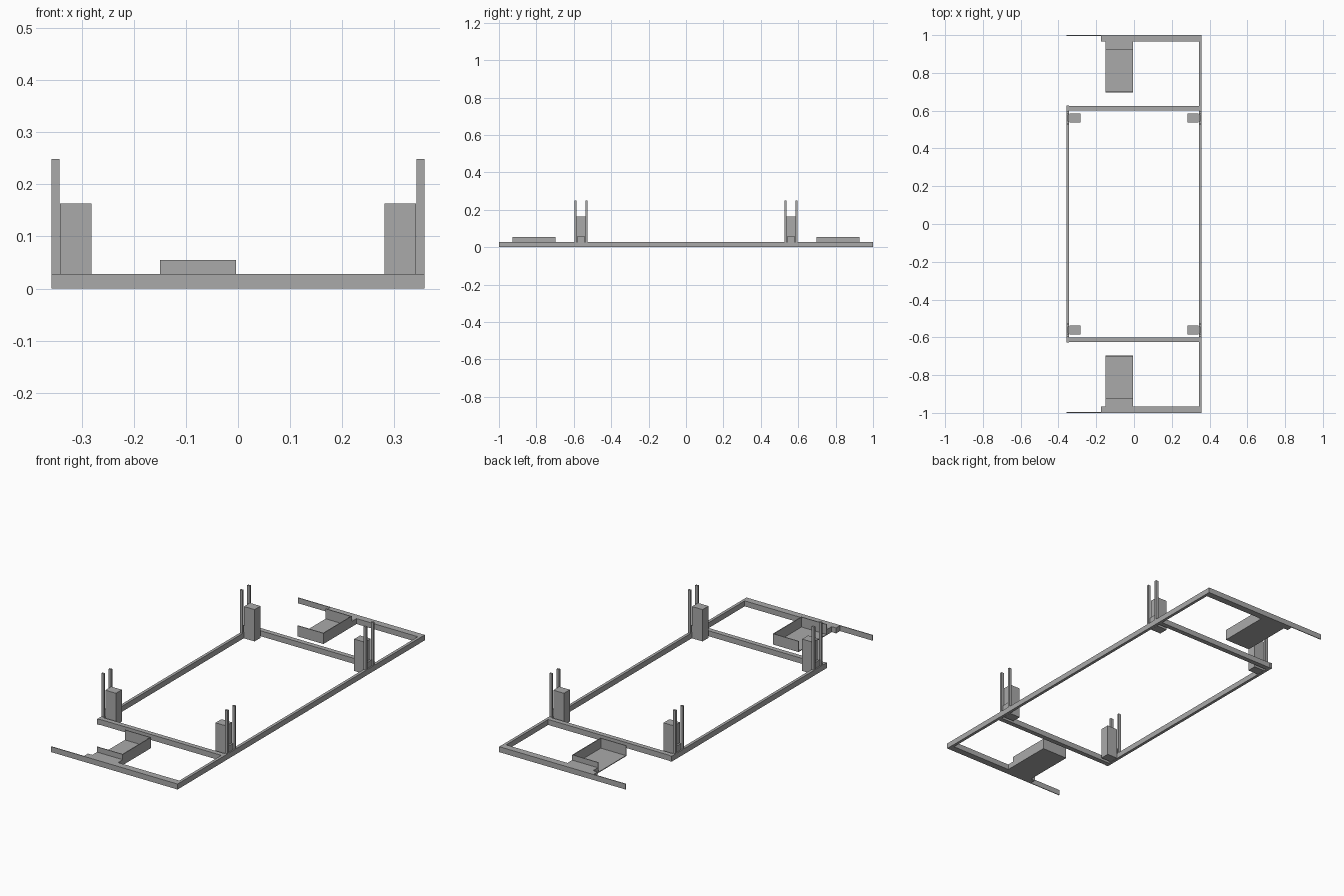
import bpy

cube = bpy.data.objects.get("Cube")
if cube:
    bpy.data.objects.remove(cube, do_unlink=True)

# Single painted-metal colour
steel = bpy.data.materials.new("grey steel")
steel.use_nodes = True
colour = (0.40, 0.40, 0.40, 1.0)
steel.diffuse_color = colour
steel.node_tree.nodes["Principled BSDF"].inputs["Base Color"].default_value = colour


def box(name, xs, ys, zs):
    """Axis-aligned box between the given limits."""
    spans = [sorted(s) for s in (xs, ys, zs)]
    bpy.ops.mesh.primitive_cube_add(size=1, location=[(a + b) / 2 for a, b in spans])
    ob = bpy.context.object
    ob.name = name
    ob.scale = [b - a for a, b in spans]
    bpy.ops.object.transform_apply(location=False, rotation=False, scale=True)
    ob.data.materials.append(steel)
    return ob


OUT, IN = 0.358, 0.343    # outer and inner faces of the side rails
H = 0.028                 # rail height
WALL = 0.004              # sheet thickness
TRAY_X = (-0.15, -0.004)

# Side rails: the left one runs full length, the right one stops at the cross beams
box("left_rail", (IN, OUT), (-1, 1), (0, H))
box("right_rail", (-OUT, -IN), (-0.628, 0.628), (0, H))

for end, s in (("front", -1), ("back", 1)):
    # Cross beam and end beam with its thin extension
    box(end + "_cross_beam", (-IN, IN), (s * 0.6, s * 0.625), (0, H))
    box(end + "_end_beam", (-0.175, IN), (s * 0.965, s), (0, H))
    box(end + "_end_plate", (-OUT, -0.175), (s * (1 - WALL), s), (0, H))

    # Tray, open towards the right, and the bracket that carries it
    near, far = 0.697, 0.927
    top = 0.055
    box(end + "_tray_bracket", TRAY_X, (s * far, s * 0.965), (0, H))
    box(end + "_tray_floor", TRAY_X, (s * near, s * far), (0, WALL))
    box(end + "_tray_inner_wall", TRAY_X, (s * near, s * (near + WALL)), (WALL, top))
    box(end + "_tray_outer_wall", TRAY_X, (s * (far - WALL), s * far), (WALL, top))
    box(end + "_tray_side_wall", (TRAY_X[1] - WALL, TRAY_X[1]),
        (s * (near + WALL), s * (far - WALL)), (WALL, top))

    # Corner supports: block, twin posts and a small stop between them
    for side, m in (("left", 1), ("right", -1)):
        corner = end + "_" + side
        box(corner + "_block", (m * 0.282, m * 0.342), (s * 0.537, s * 0.585), (0, 0.163))
        for label, y in (("inner", 0.526), ("outer", 0.585)):
            box(corner + "_" + label + "_post", (m * IN, m * OUT),
                (s * y, s * (y + 0.01)), (H, 0.249))
        box(corner + "_stop", (m * IN, m * 0.352), (s * 0.542, s * 0.58), (H, 0.06))
